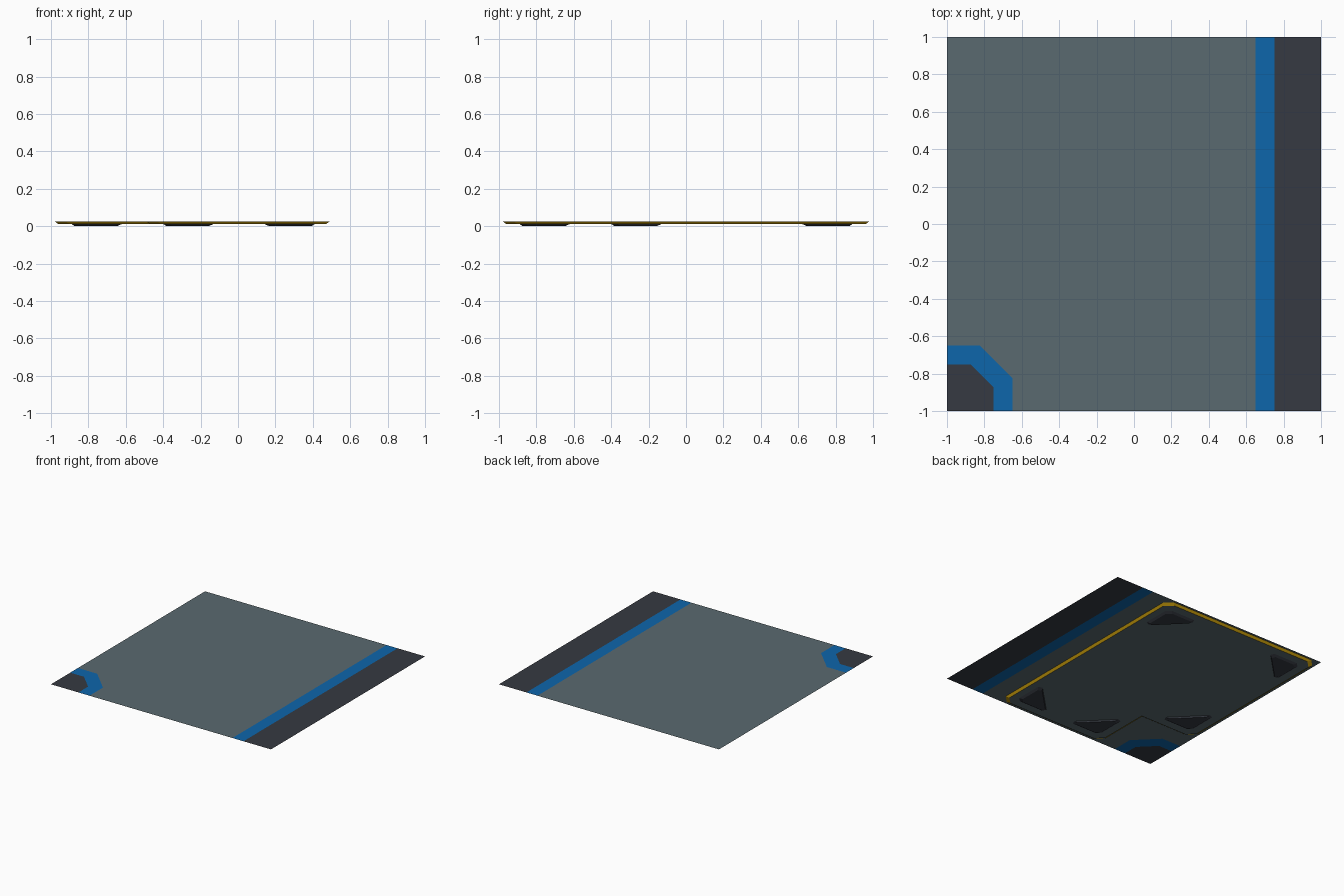
import bpy

if "Cube" in bpy.data.objects:
    bpy.data.objects.remove(bpy.data.objects["Cube"])

TOP, PANEL = 0.025, 0.011     # sheet height, underside of the raised panel


def material(name, rgb):
    m = bpy.data.materials.new(name)
    m.diffuse_color = (*rgb, 1)
    m.use_nodes = True
    m.node_tree.nodes["Principled BSDF"].inputs["Base Color"].default_value = m.diffuse_color
    return m


GREY = material("slate grey", (0.102, 0.144, 0.162))
BLUE = material("blue", (0.004, 0.133, 0.407))
DARK = material("charcoal", (0.037, 0.042, 0.054))
GOLD = material("gold", (0.80, 0.46, 0.005))


def build(name, verts, faces, mats, idx=None):
    me = bpy.data.meshes.new(name)
    me.from_pydata(verts, [], faces)
    for m in mats:
        me.materials.append(m)
    if idx:
        for p, i in zip(me.polygons, idx):
            p.material_index = i
    ob = bpy.data.objects.new(name, me)
    bpy.context.collection.objects.link(ob)
    return ob


def chamfer(corners, cuts):
    """Cut each corner of an outline by the given distance (0 keeps it)."""
    out, n = [], len(corners)
    for i, (x, y) in enumerate(corners):
        c = cuts[i]
        if not c:
            out.append((x, y))
            continue
        for px, py in (corners[i - 1], corners[(i + 1) % n]):
            L = ((px - x) ** 2 + (py - y) ** 2) ** 0.5
            out.append((x + (px - x) * c / L, y + (py - y) * c / L))
    return out


def frustum(name, wide, narrow, z_wide, z_narrow, mats):
    """Open-topped plate tapering downwards: underside uses mats[0], sides mats[-1]."""
    n = len(wide)
    verts = [(x, y, z_wide) for x, y in wide] + [(x, y, z_narrow) for x, y in narrow]
    faces = [tuple(range(2 * n - 1, n - 1, -1))]
    faces += [(n + i, n + (i + 1) % n, (i + 1) % n, i) for i in range(n)]
    return build(name, verts, faces, mats, [0] + [len(mats) - 1] * n)


def sheet(name, outline, mat):
    build(name, [(x, y, TOP) for x, y in outline], [tuple(range(len(outline)))], [mat])


# floor sheet with a stripe along the right and a cut-off corner
def corner_cut(r, c):
    return [(-1, -r), (-r - 0 - c + c - c, -r), (-r, -r - c), (-r, -1)]


ring, core = corner_cut(0.65, 0.175), corner_cut(0.75, 0.125)
sheet("floor_sheet", [(0.65, -1), (0.65, 1), (-1, 1)] + ring, GREY)
sheet("blue_stripe", [(0.65, -1), (0.75, -1), (0.75, 1), (0.65, 1)], BLUE)
sheet("dark_strip", [(0.75, -1), (1, -1), (1, 1), (0.75, 1)], DARK)
sheet("blue_corner_band", core + ring[::-1], BLUE)
sheet("dark_corner", [(-1, -1)] + core[::-1], DARK)


# L-shaped panel underneath with gold sloping sides
def panel_outline(d):
    e, r, k = 0.98 - d, 0.49 - d, -0.49 + d
    return chamfer([(k, -e), (r, -e), (r, e), (-e, e), (-e, k), (k, k)],
                   [0.06] * 5 + [0])


frustum("underside_panel", panel_outline(0), panel_outline(0.02),
        TOP, PANEL, [GREY, GOLD])


# triangular feet, right angle towards the panel corners
def foot_outline(x, y, sx, sy, d):
    a, s = d, 0.30 - 2.4 * d
    pts = chamfer([(a, a), (a + s, a), (a, a + s)], [0.035, 0.045, 0.045])
    pts = [(x - sx * u, y - sy * v) for u, v in pts]
    return pts if sx * sy > 0 else pts[::-1]


for i, (x, y, sx, sy) in enumerate([(0.41, 0.89, 1, 1), (-0.89, 0.89, -1, 1),
                                    (0.41, -0.89, 1, -1), (-0.40, -0.89, -1, -1),
                                    (-0.89, -0.40, -1, -1)]):
    frustum(f"foot_{i + 1}", foot_outline(x, y, sx, sy, 0),
            foot_outline(x, y, sx, sy, 0.018), PANEL, 0, [DARK])
